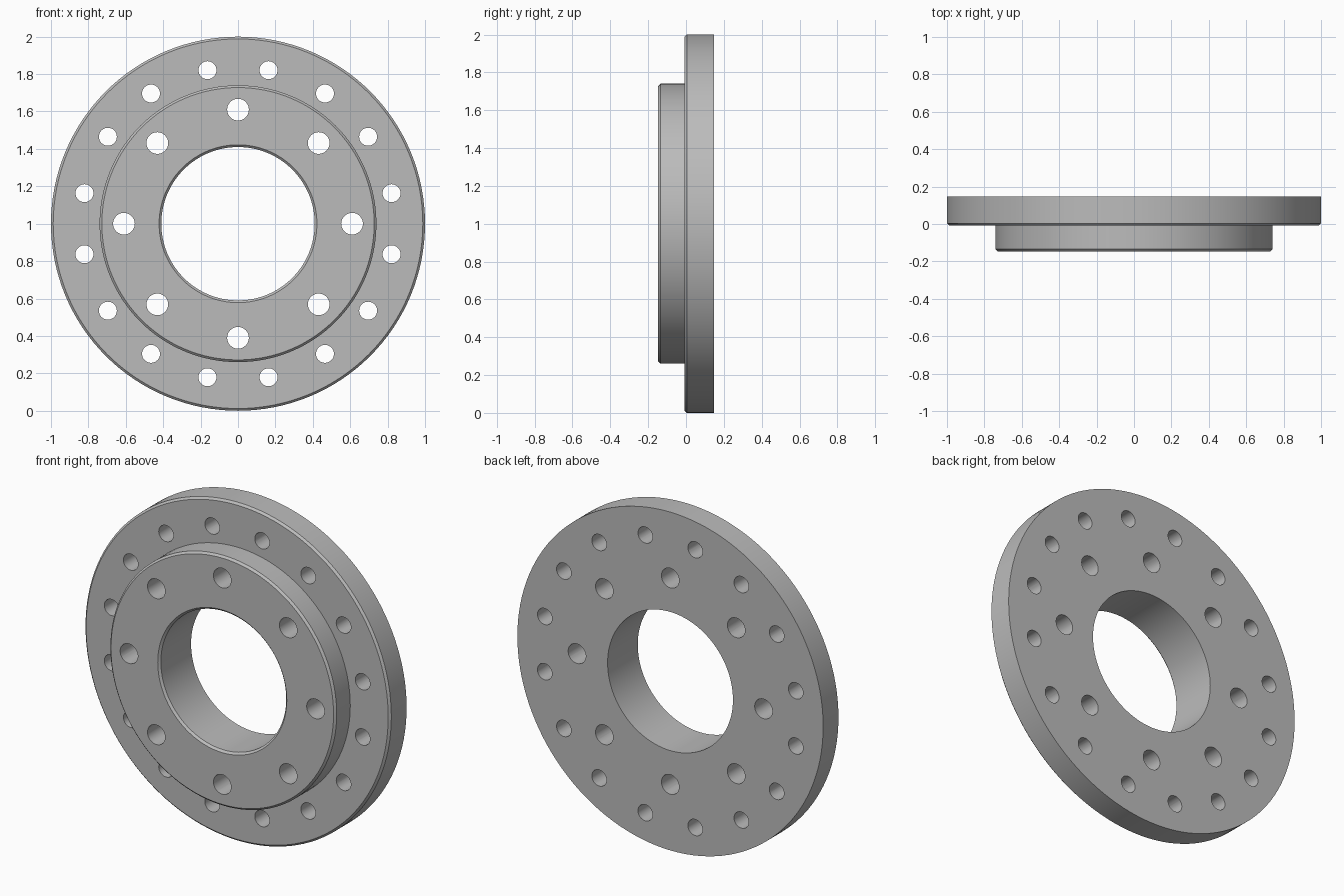
import bpy, bmesh
from math import cos, sin, pi, radians
from mathutils import Matrix

cube = bpy.data.objects.get("Cube")
if cube:
    bpy.data.objects.remove(cube, do_unlink=True)

steel = bpy.data.materials.new("grey_steel")
steel.use_nodes = True
colour = (0.5, 0.5, 0.5, 1)
steel.diffuse_color = colour
steel.node_tree.nodes["Principled BSDF"].inputs["Base Color"].default_value = colour

HALF, STEP, CH = 0.147, -0.008, 0.012   # half depth, plate front, chamfer
RIM, HUB, BORE = 1.0, 0.74, 0.41        # radii


def make_object(name, bm):
    bmesh.ops.recalc_face_normals(bm, faces=bm.faces)
    mesh = bpy.data.meshes.new(name)
    bm.to_mesh(mesh)
    bm.free()
    obj = bpy.data.objects.new(name, mesh)
    bpy.context.collection.objects.link(obj)
    mesh.materials.append(steel)
    return obj


def lathe(name, profile, segments):
    """Spin a closed (radius, y) profile about the y axis."""
    bm = bmesh.new()
    rings = []
    for i in range(segments):
        a = 2 * pi * i / segments
        rings.append([bm.verts.new((r * cos(a), y, 1 + r * sin(a))) for r, y in profile])
    n = len(profile)
    for i in range(segments):
        a, b = rings[i], rings[(i + 1) % segments]
        for j in range(n):
            k = (j + 1) % n
            bm.faces.new((a[j], a[k], b[k], b[j]))
    return make_object(name, bm)


def hole_ring(bm, count, ring, radius, offset):
    """Add cutter cylinders along y, evenly spaced on a circle."""
    for i in range(count):
        a = offset + 2 * pi * i / count
        place = Matrix.Translation((ring * cos(a), 0, 1 + ring * sin(a)))
        bmesh.ops.create_cone(bm, cap_ends=True, segments=32, radius1=radius,
                              radius2=radius, depth=1,
                              matrix=place @ Matrix.Rotation(pi / 2, 4, "X"))


# Stepped flange body: chamfered bore, raised hub and rim plate
flange = lathe("stepped_flange", [
    (BORE, HALF), (BORE, -HALF + CH), (BORE + CH, -HALF),
    (HUB - CH, -HALF), (HUB, -HALF + CH), (HUB, STEP),
    (RIM - CH, STEP), (RIM, STEP + CH), (RIM, HALF)], 128)

# Bolt holes: eight through the hub, sixteen through the rim
bm = bmesh.new()
hole_ring(bm, 8, 0.61, 0.058, 0)
hole_ring(bm, 16, 0.837, 0.048, radians(11.25))
cutter = make_object("bolt_hole_cutter", bm)

cut = flange.modifiers.new("bolt_holes", "BOOLEAN")
cut.operation = "DIFFERENCE"
cut.solver = "EXACT"
cut.object = cutter

bpy.ops.object.select_all(action="DESELECT")
flange.select_set(True)
bpy.context.view_layer.objects.active = flange
bpy.ops.object.modifier_apply(modifier=cut.name)
bpy.data.objects.remove(cutter, do_unlink=True)
bpy.ops.object.shade_smooth_by_angle(angle=radians(30))
